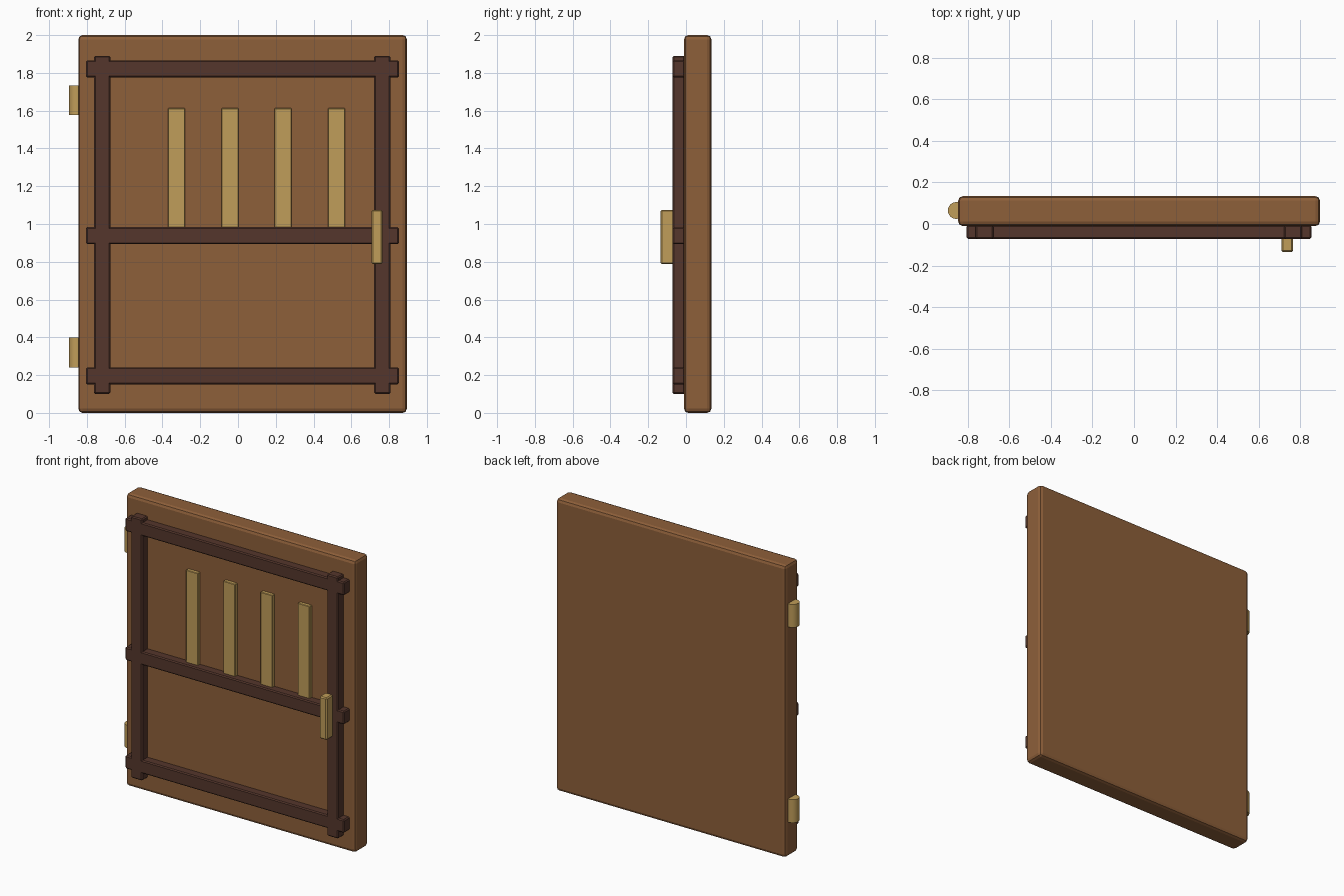
import bpy

if "Cube" in bpy.data.objects:
    bpy.data.objects.remove(bpy.data.objects["Cube"])


def material(name, rgb):
    m = bpy.data.materials.new(name)
    m.diffuse_color = (*rgb, 1)
    m.use_nodes = True
    m.node_tree.nodes["Principled BSDF"].inputs["Base Color"].default_value = m.diffuse_color
    return m


WOOD = material("wood", (0.27, 0.115, 0.042))
DARK = material("dark_wood", (0.09, 0.037, 0.025))
BRASS = material("brass", (0.53, 0.34, 0.10))


def box(name, x, y, z, mat, bevel=0.0, segments=1):
    """Box from (min, max) ranges, with an optional edge bevel."""
    bpy.ops.mesh.primitive_cube_add(size=1, location=[sum(r) / 2 for r in (x, y, z)])
    ob = bpy.context.object
    ob.name = name
    ob.scale = [r[1] - r[0] for r in (x, y, z)]
    bpy.ops.object.transform_apply(location=False, rotation=False, scale=True)
    ob.data.materials.append(mat)
    if bevel:
        mod = ob.modifiers.new("bevel", "BEVEL")
        mod.width = bevel
        mod.segments = segments
    return ob


# Main door slab
box("door_panel", (-0.845, 0.894), (-0.01, 0.134), (0, 2), WOOD, 0.022, 2)

# Raised frame: three rails and two stiles
FRAME_Y = (-0.071, -0.005)
for name, z in (("bottom", 0.196), ("middle", 0.938), ("top", 1.821)):
    box(name + "_rail", (-0.805, 0.852), FRAME_Y, (z - 0.045, z + 0.045), DARK, 0.007)
for name, x in (("left", -0.719), ("right", 0.764)):
    box(name + "_stile", (x - 0.043, x + 0.043), FRAME_Y, (0.10, 1.89), DARK, 0.007)

# Upright slats in the upper half
for i in range(4):
    x = -0.325 + i * 0.282
    box(f"slat_{i + 1}", (x - 0.045, x + 0.045), (-0.035, 0), (0.975, 1.613), BRASS, 0.003)

# Pull handle
box("handle", (0.708, 0.765), (-0.134, -0.065), (0.787, 1.075), BRASS, 0.007)

# Hinge barrels on the left edge
for name, z in (("lower", 0.319), ("upper", 1.655)):
    bpy.ops.mesh.primitive_cylinder_add(vertices=16, radius=0.041, depth=0.158,
                                        location=(-0.854, 0.065, z))
    hinge = bpy.context.object
    hinge.name = name + "_hinge"
    hinge.data.materials.append(BRASS)
    bpy.ops.object.shade_smooth_by_angle()
